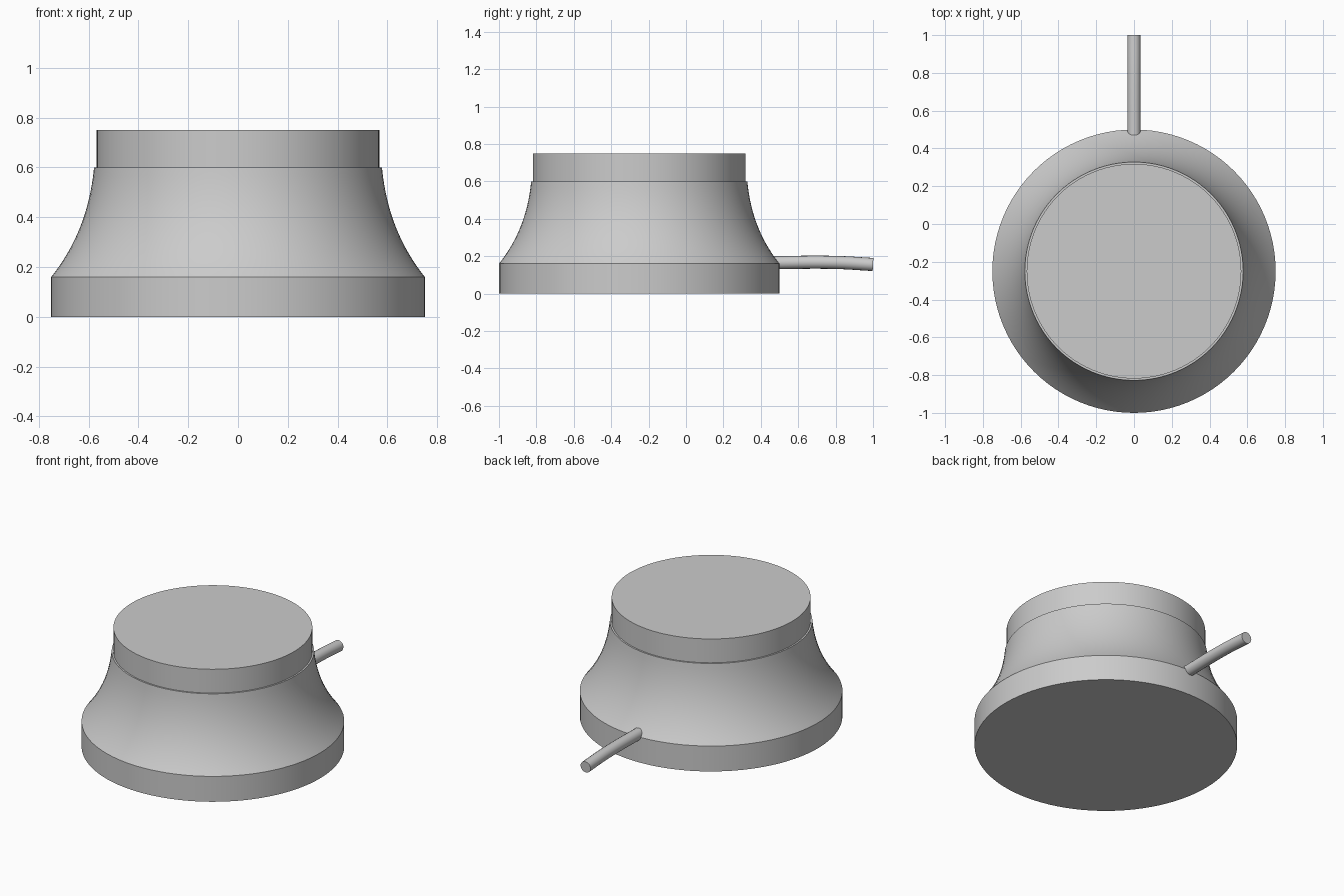
import bpy, bmesh, math

cube = bpy.data.objects.get("Cube")
if cube:
    bpy.data.objects.remove(cube, do_unlink=True)

grey = bpy.data.materials.new("plain_grey")
grey.use_nodes = True
COLOUR = (0.6, 0.6, 0.6, 1)
grey.diffuse_color = COLOUR
grey.node_tree.nodes["Principled BSDF"].inputs["Base Color"].default_value = COLOUR

CENTRE_Y = -0.25


def finish(obj):
    obj.data.materials.append(grey)
    bpy.ops.object.select_all(action='DESELECT')
    obj.select_set(True)
    bpy.context.view_layer.objects.active = obj
    bpy.ops.object.shade_smooth_by_angle(angle=math.radians(25))


def turned(name, profile, sides=96):
    """Solid of revolution from (radius, height) points, capped at both ends."""
    bm = bmesh.new()
    rings = []
    for r, z in profile:
        rings.append([bm.verts.new((r * math.cos(a), r * math.sin(a), z))
                      for a in (math.tau * i / sides for i in range(sides))])
    for low, high in zip(rings, rings[1:]):
        for i in range(sides):
            j = (i + 1) % sides
            bm.faces.new((low[i], low[j], high[j], high[i]))
    bm.faces.new(rings[0][::-1])
    bm.faces.new(rings[-1])
    mesh = bpy.data.meshes.new(name)
    bm.to_mesh(mesh)
    bm.free()
    obj = bpy.data.objects.new(name, mesh)
    obj.location.y = CENTRE_Y
    bpy.context.collection.objects.link(obj)
    finish(obj)


# Foot disc
turned("base_disc", [(0.75, 0), (0.75, 0.16)])

# Concave flared body, swept along a cubic curve from foot to neck
ctrl = [(0.75, 0.16), (0.655, 0.28), (0.595, 0.42), (0.578, 0.6)]
flare = []
for k in range(17):
    t = k / 16
    w = ((1 - t) ** 3, 3 * t * (1 - t) ** 2, 3 * t * t * (1 - t), t ** 3)
    flare.append(tuple(sum(a * p[c] for a, p in zip(w, ctrl)) for c in (0, 1)))
turned("flared_body", flare)

# Upper collar, slightly narrower than the neck
turned("top_collar", [(0.568, 0.59), (0.568, 0.75)])

# Cable leaving the rear, drooping gently
curve = bpy.data.curves.new("cable", 'CURVE')
curve.dimensions = '3D'
curve.bevel_depth = 0.035
curve.bevel_resolution = 6
curve.use_fill_caps = True
spline = curve.splines.new('BEZIER')
path = [(0.42, 0.165), (0.8, 0.167), (1.0, 0.156)]
spline.bezier_points.add(len(path) - 1)
for point, (y, z) in zip(spline.bezier_points, path):
    point.co = (0, y, z)
    point.handle_left_type = point.handle_right_type = 'AUTO'
cable = bpy.data.objects.new("cable", curve)
bpy.context.collection.objects.link(cable)
bpy.ops.object.select_all(action='DESELECT')
cable.select_set(True)
bpy.context.view_layer.objects.active = cable
bpy.ops.object.convert(target='MESH')
finish(bpy.context.view_layer.objects.active)
